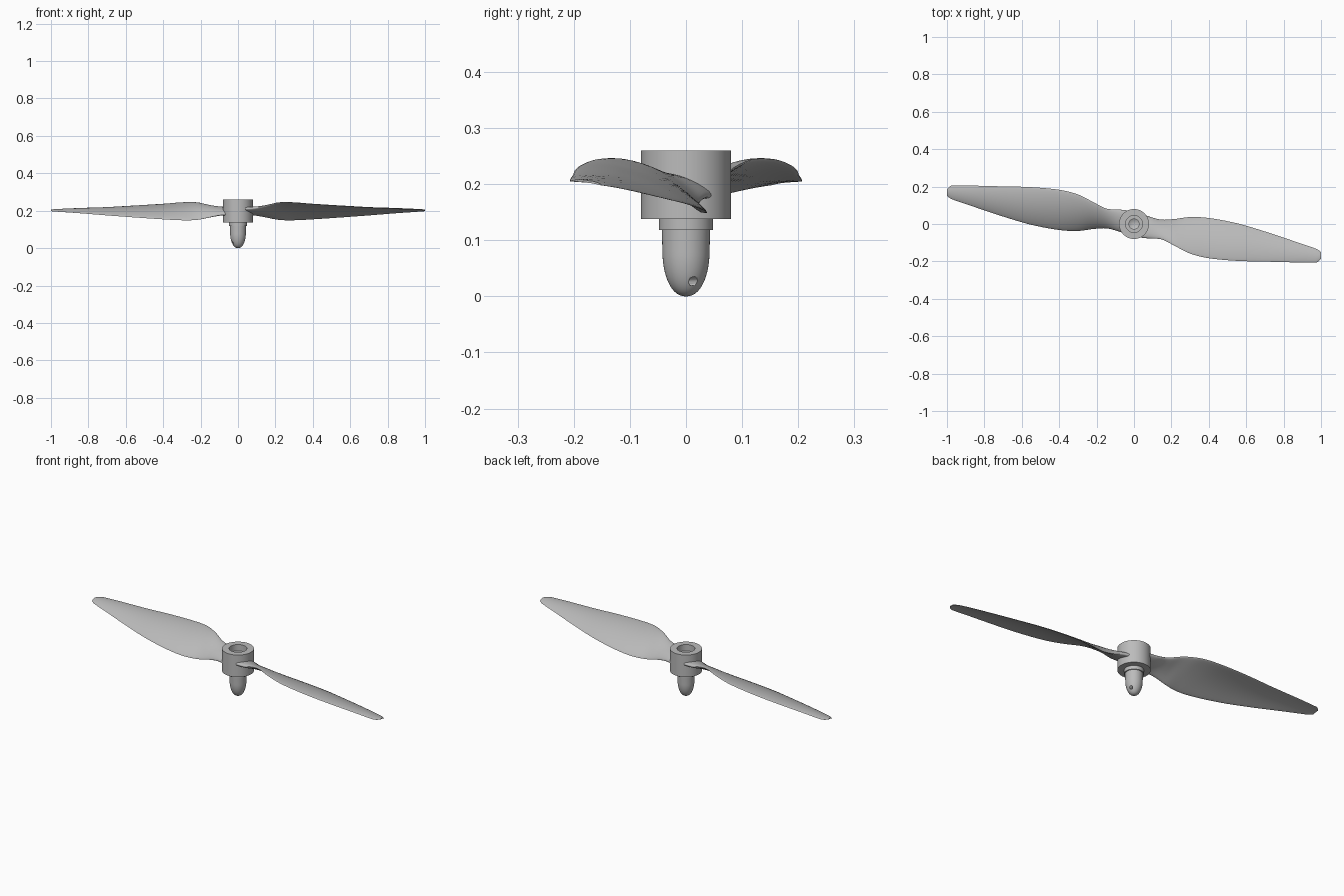
import bpy, bmesh, math
from mathutils import Vector, Matrix

cube = bpy.data.objects.get("Cube")
if cube:
    bpy.data.objects.remove(cube, do_unlink=True)

grey = bpy.data.materials.new("plain grey")
grey.use_nodes = True
colour = (0.5, 0.5, 0.5, 1)
grey.diffuse_color = colour
grey.node_tree.nodes["Principled BSDF"].inputs["Base Color"].default_value = colour


def finish(name, bm, angle=35):
    """Turn a bmesh into a smooth-shaded grey object."""
    bmesh.ops.recalc_face_normals(bm, faces=bm.faces)
    mesh = bpy.data.meshes.new(name)
    bm.to_mesh(mesh)
    bm.free()
    obj = bpy.data.objects.new(name, mesh)
    bpy.context.collection.objects.link(obj)
    mesh.materials.append(grey)
    bpy.ops.object.select_all(action="DESELECT")
    obj.select_set(True)
    bpy.context.view_layer.objects.active = obj
    bpy.ops.object.shade_smooth_by_angle(angle=math.radians(angle))
    return obj


def lathe(name, profile, closed=False, steps=64):
    """Spin (radius, height) points about the z axis."""
    bm = bmesh.new()
    verts = [bm.verts.new((r, 0, z)) for r, z in profile]
    pairs = list(zip(verts, verts[1:]))
    if closed:
        pairs.append((verts[-1], verts[0]))
    edges = [bm.edges.new(pair) for pair in pairs]
    bmesh.ops.spin(bm, geom=verts + edges, axis=(0, 0, 1), cent=(0, 0, 0),
                   angle=math.tau, steps=steps, use_duplicate=False)
    bmesh.ops.remove_doubles(bm, verts=bm.verts, dist=0.0001)
    return finish(name, bm)


def smooth_rows(rows, substeps):
    """Catmull-Rom interpolation through the blade stations."""
    rows = [Vector(row) for row in rows]
    result = []
    for i in range(len(rows) - 1):
        a, b = rows[max(i - 1, 0)], rows[i]
        c, d = rows[i + 1], rows[min(i + 2, len(rows) - 1)]
        for k in range(substeps):
            t = k / substeps
            result.append(0.5 * (2 * b + (c - a) * t + (2 * a - 5 * b + 4 * c - d) * t ** 2
                                 + (3 * b - a - 3 * c + d) * t ** 3))
    return result + [rows[-1]]


# Blade stations: x, leading edge y and z, trailing edge y and z, thickness
stations = [
    (0.04, -0.074, 0.212, 0.055, 0.178, 0.034),
    (0.09, -0.078, 0.215, 0.037, 0.178, 0.032),
    (0.15, -0.083, 0.228, 0.023, 0.165, 0.024),
    (0.22, -0.118, 0.244, 0.027, 0.151, 0.017),
    (0.3, -0.158, 0.244, 0.037, 0.149, 0.014),
    (0.4, -0.183, 0.236, 0.032, 0.154, 0.012),
    (0.55, -0.197, 0.226, 0.004, 0.164, 0.011),
    (0.7, -0.201, 0.217, -0.04, 0.175, 0.009),
    (0.85, -0.205, 0.211, -0.09, 0.187, 0.008),
    (0.95, -0.207, 0.206, -0.124, 0.194, 0.006),
    (0.98, -0.204, 0.205, -0.136, 0.196, 0.005),
    (1, -0.186, 0.204, -0.15, 0.198, 0.004),
]


def blade(name, turn):
    bm = bmesh.new()
    count = 14
    rings = []
    for x, ly, lz, ty, tz, thick in smooth_rows(stations, 5):
        lead, trail = Vector((x, ly, lz)), Vector((x, ty, tz))
        chord = trail - lead
        up = Vector((1, 0, 0)).cross(chord).normalized()
        camber = 0.07 * chord.length * min(1, x / 0.2)
        ring = []
        for i in range(2 * count):
            angle = math.pi * i / count
            t = (1 - math.cos(angle)) / 2
            bulge = math.sin(angle) * thick / 2
            ring.append(bm.verts.new(lead + chord * t + up * (bulge + camber * 4 * t * (1 - t))))
        rings.append(ring)
    for a, b in zip(rings, rings[1:]):
        for i in range(2 * count):
            j = (i + 1) % (2 * count)
            bm.faces.new((a[i], a[j], b[j], b[i]))
    bm.faces.new(rings[0])
    bm.faces.new(rings[-1])
    bm.transform(Matrix.Rotation(turn, 4, "Z"))
    return finish(name, bm, 50)


blade("left_blade", 0)
blade("right_blade", math.pi)

# Hub with a stepped bore
lathe("hub", [(0.08, 0.138), (0.08, 0.26), (0.045, 0.26), (0.045, 0.225),
              (0.027, 0.225), (0.027, 0.138)], closed=True)

# Bullet nut: blind threaded hole, collar and rounded nose
nose = [(0.042 * math.cos(a) ** 0.9, 0.08 - 0.08 * math.sin(a))
        for a in [math.pi / 2 * i / 16 for i in range(16)]]
nut = lathe("bullet_nut", [(0, 0.06), (0.027, 0.075), (0.027, 0.138), (0.048, 0.138),
                           (0.048, 0.118), (0.043, 0.118)] + nose + [(0, 0)])

# Cross hole through the nose for a tightening bar
bm = bmesh.new()
bmesh.ops.create_cone(bm, cap_ends=True, segments=24, radius1=0.008, radius2=0.008, depth=0.2)
bm.transform(Matrix.Translation((0, 0, 0.027)) @ Matrix.Rotation(math.radians(24), 4, "Z")
             @ Matrix.Rotation(math.pi / 2, 4, "Y"))
cutter = finish("cross_hole_cutter", bm)
cutter.hide_render = True
cutter.hide_set(True)
cut = nut.modifiers.new("cross_hole", "BOOLEAN")
cut.operation = "DIFFERENCE"
cut.solver = "EXACT"
cut.object = cutter
